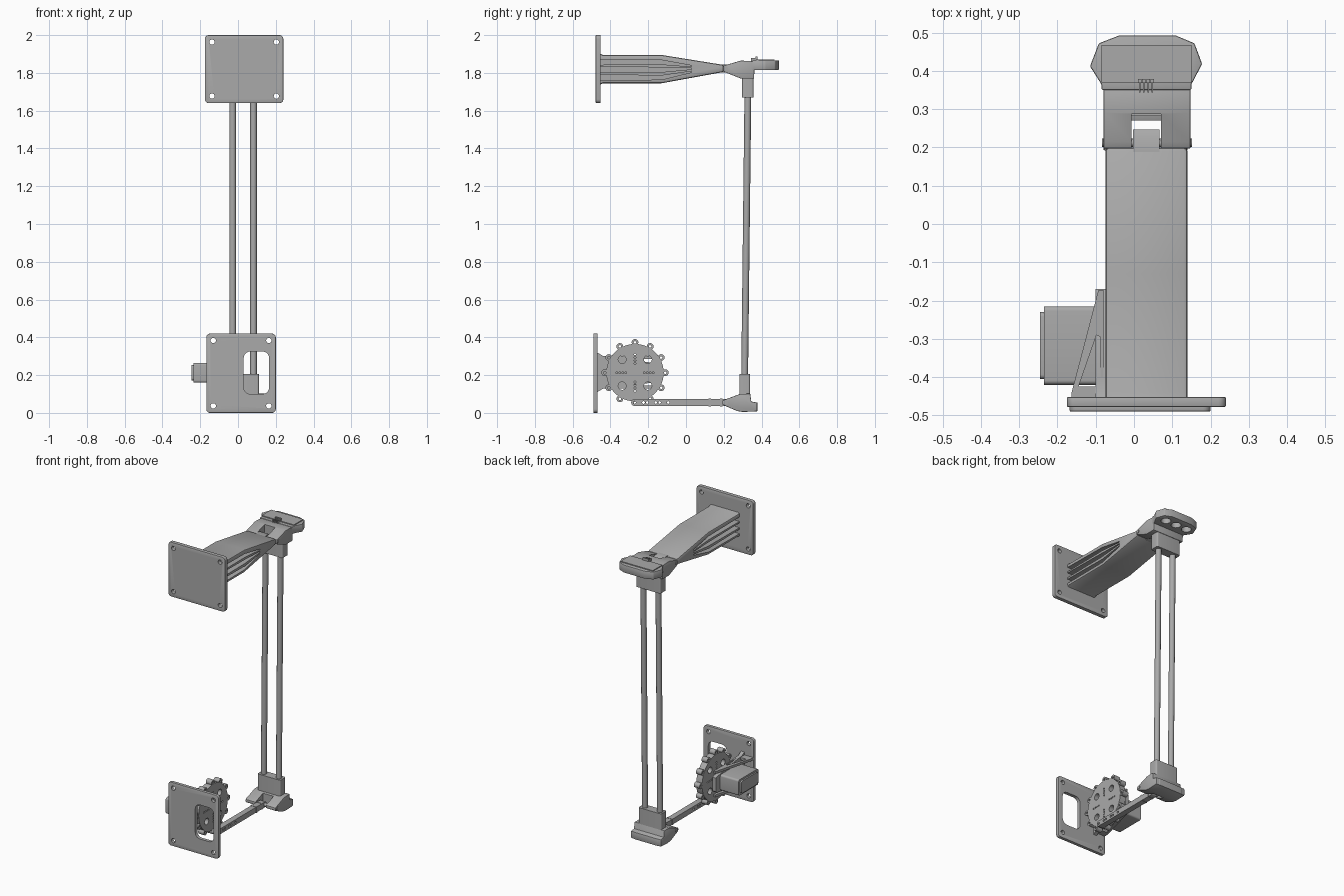
import bpy, bmesh, math
from mathutils import Vector

if "Cube" in bpy.data.objects:
    bpy.data.objects.remove(bpy.data.objects["Cube"], do_unlink=True)

grey = bpy.data.materials.new("plain_grey")
grey.use_nodes = True
colour = (0.4, 0.4, 0.4, 1)
grey.diffuse_color = colour
grey.node_tree.nodes["Principled BSDF"].inputs["Base Color"].default_value = colour

AXES = {"x": lambda a, b, h: (h, a, b),
        "y": lambda a, b, h: (a, h, b),
        "z": lambda a, b, h: (a, b, h)}


def prism(name, axis, profile, lo, hi, bevel=0):
    """Extrude a 2D profile along an axis."""
    place = AXES[axis]
    bm = bmesh.new()
    rings = [[bm.verts.new(place(a, b, h)) for a, b in profile] for h in (lo, hi)]
    n = len(profile)
    for ring in rings:
        bm.faces.new(ring)
    for i in range(n):
        j = (i + 1) % n
        bm.faces.new((rings[0][i], rings[0][j], rings[1][j], rings[1][i]))
    bmesh.ops.recalc_face_normals(bm, faces=bm.faces)
    mesh = bpy.data.meshes.new(name)
    bm.to_mesh(mesh)
    bm.free()
    mesh.materials.append(grey)
    obj = bpy.data.objects.new(name, mesh)
    bpy.context.collection.objects.link(obj)
    if bevel:
        mod = obj.modifiers.new("bevel", "BEVEL")
        mod.width, mod.segments = bevel, 2
        apply(obj, mod)
    return obj


def apply(obj, mod):
    bpy.ops.object.select_all(action="DESELECT")
    bpy.context.view_layer.objects.active = obj
    obj.select_set(True)
    bpy.ops.object.modifier_apply(modifier=mod.name)


def boolean(obj, others, operation="DIFFERENCE"):
    for other in others:
        mod = obj.modifiers.new("bool", "BOOLEAN")
        mod.operation, mod.solver, mod.object = operation, "EXACT", other
        apply(obj, mod)
        bpy.data.objects.remove(other, do_unlink=True)


def circle(a, b, r, n=20):
    return [(a + r * math.cos(math.tau * i / n), b + r * math.sin(math.tau * i / n))
            for i in range(n)]


def rect(a0, a1, b0, b1, r=0, n=5):
    """Rectangle, with rounded corners if r is given."""
    if not r:
        return [(a0, b0), (a1, b0), (a1, b1), (a0, b1)]
    pts = []
    corners = [(a1 - r, b1 - r), (a0 + r, b1 - r), (a0 + r, b0 + r), (a1 - r, b0 + r)]
    for k, (a, b) in enumerate(corners):
        for i in range(n + 1):
            t = (k + i / n) * math.pi / 2
            pts.append((a + r * math.cos(t), b + r * math.sin(t)))
    return pts


def mounting_plate(name, x0, x1, z0, z1, y0, y1):
    """Rounded plate with a screw hole in each corner."""
    plate = prism(name, "y", rect(x0, x1, z0, z1, 0.02), y0, y1, 0.003)
    m = 0.037
    boolean(plate, [prism("hole", "y", circle(x, z, 0.014), y0 - 1, y1 + 1)
                    for x in (x0 + m, x1 - m) for z in (z0 + m, z1 - m)])
    return plate


# Wall plates
mounting_plate("upper_plate", -0.175, 0.24, 1.64, 2.0, -0.478, -0.452)
lower_plate = mounting_plate("lower_plate", -0.168, 0.2, 0, 0.42, -0.49, -0.468)
boolean(lower_plate, [prism("window", "y", rect(0.03, 0.165, 0.1, 0.325, 0.035), -1, 0)])

# Upper arm: tapered beam with wedge grooves on both sides
arm = prism("upper_arm", "x", [(-0.46, 1.735), (-0.44, 1.745), (-0.13, 1.745), (0.2, 1.805),
                               (0.2, 1.842), (-0.13, 1.895), (-0.44, 1.895), (-0.46, 1.905)],
            -0.075, 0.14, 0.01)
grooves = []
for x0, x1 in ((-0.2, -0.03), (0.095, 0.3)):
    for z0, z1, tip in ((1.843, 1.872, 1.836), (1.802, 1.833, 1.822), (1.762, 1.79, 1.806)):
        grooves.append(prism("groove", "x", [(-0.452, z0), (-0.13, z0 + 0.002), (0.03, tip - 0.003),
                                             (0.03, tip + 0.003), (-0.13, z1 - 0.004),
                                             (-0.452, z1)], x0, x1))
boolean(arm, grooves)
prism("arm_tongue", "x", [(0.18, 1.803), (0.225, 1.803), (0.247, 1.815), (0.247, 1.832),
                          (0.225, 1.844), (0.18, 1.844)], -0.002, 0.067)


def fork(name, profile, x0, x1, gap_end, pin_z):
    """Hinge block with a slot for the arm and a cross pin."""
    block = prism(name, "x", profile, x0, x1, 0.004)
    boolean(block, [prism("slot", "z", rect(-0.006, 0.071, 0.1, gap_end), -1, 3)])
    prism(name + "_pin", "x", circle(0.212, pin_z, 0.011), x0 - 0.004, x1 + 0.003)


# Upper hinge and head
fork("upper_fork", [(0.197, 1.808), (0.215, 1.8), (0.29, 1.77), (0.36, 1.77), (0.365, 1.862),
                    (0.29, 1.865), (0.215, 1.843), (0.197, 1.838)], -0.08, 0.148, 0.288, 1.823)
head = prism("upper_head", "z", [(-0.04, 0.492), (0.11, 0.492), (0.158, 0.472), (0.178, 0.418),
                                 (0.15, 0.365), (0.15, 0.35), (-0.085, 0.35), (-0.085, 0.365),
                                 (-0.115, 0.412), (-0.092, 0.472)], 1.815, 1.866, 0.004)
boolean(head, [prism("pocket", "z", circle(x, 0.428, 0.03), 1.7, 1.85)
               for x in (-0.05, 0.03, 0.11)])
prism("head_cover", "z", rect(-0.085, 0.15, 0.37, 0.468), 1.86, 1.872)
for i in range(4):
    x = 0.015 + i * 0.011
    prism("terminal_stem", "z", rect(x - 0.002, x + 0.002, 0.343, 0.376), 1.86, 1.88)
    prism("terminal_head", "z", rect(x - 0.0045, x + 0.0045, 0.369, 0.379), 1.86, 1.888)

# Rods and their sockets, leaning slightly backwards
prism("upper_socket", "z", rect(-0.062, 0.117, 0.297, 0.357, 0.01), 1.67, 1.78)
prism("lower_socket", "z", rect(-0.056, 0.111, 0.282, 0.34, 0.01), 0.08, 0.205)
for x in (-0.028, 0.082):
    rod = prism("rod", "z", circle(0, 0, 0.018, 12), -0.76, 0.76)
    rod.location = (x, 0.319, 0.94)
    rod.rotation_euler.x = -0.0115

# Lower hinge
fork("lower_fork", [(0.192, 0.046), (0.21, 0.036), (0.27, 0.01), (0.3, 0.005), (0.376, 0.008),
                    (0.376, 0.055), (0.346, 0.06), (0.34, 0.102), (0.285, 0.1), (0.21, 0.072),
                    (0.192, 0.064)], -0.08, 0.14, 0.27, 0.055)
foot = prism("lower_foot", "z", rect(-0.07, 0.13, 0.33, 0.378, 0.02), 0.008, 0.055, 0.003)

# Lever
lever = prism("lever", "x", rect(-0.29, 0.23, 0.037, 0.073, 0.017), 0.01, 0.048)
boolean(lever, [prism("lever_hole", "x", circle(y, 0.055, 0.007, 12), -1, 1)
                for y in (-0.272, -0.225, -0.205, -0.16, -0.14, -0.095)])
for y in (0.12, 0.18):
    prism("lever_band", "x", rect(y, y + 0.012, 0.035, 0.075), 0.008, 0.05)

# Wheel with twelve knobs
cy, cz = -0.27, 0.213
wheel = prism("wheel", "x", circle(cy, cz, 0.152, 48), -0.035, 0.008)
knobs, holes = [], []
for i in range(12):
    t = math.tau * i / 12
    y, z = cy + 0.16 * math.cos(t), cz + 0.16 * math.sin(t)
    knobs.append(prism("knob", "x", circle(y, z, 0.018, 16), -0.034, 0.007))
    holes.append(prism("knob_hole", "x", circle(y, z, 0.007, 10), -1, 1))
for sy in (-1, 1):
    for sz in (-1, 1):
        holes.append(prism("big_hole", "x", circle(cy + sy * 0.068, cz + sz * 0.07, 0.021), -1, 1))
for s in (-1, 1):
    for k in (-0.024, -0.008, 0.008, 0.024):
        holes.append(prism("dot", "x", circle(cy + s * 0.073 + k, cz, 0.005, 8), -1, 1))
        holes.append(prism("dot", "x", circle(cy, cz + s * 0.073 + k, 0.005, 8), -1, 1))
boolean(wheel, knobs, "UNION")
boolean(wheel, holes)
prism("wheel_hub", "x", circle(cy, cz, 0.035), -0.1, -0.034)

# Motor bracket: wall with triangular gussets
prism("bracket_wall", "x", [(-0.47, 0.11), (-0.44, 0.128), (-0.4, 0.13), (-0.18, 0.16),
                            (-0.17, 0.17), (-0.17, 0.26), (-0.18, 0.265), (-0.4, 0.3),
                            (-0.44, 0.302), (-0.47, 0.32)], -0.1, -0.075)
for z in (0.13, 0.284):
    gusset = prism("gusset", "z", [(-0.165, -0.47), (-0.08, -0.47), (-0.08, -0.172),
                                   (-0.093, -0.172), (-0.163, -0.44)], z, z + 0.016)
    boolean(gusset, [prism("gap", "z", [(-0.145, -0.425), (-0.1, -0.425), (-0.088, -0.41),
                                        (-0.088, -0.295), (-0.098, -0.29)], 0, 1)])

# Motor
prism("motor", "x", rect(-0.42, -0.215, 0.16, 0.265, 0.012), -0.235, -0.09)
prism("motor_cap", "x", rect(-0.405, -0.23, 0.172, 0.253, 0.012), -0.245, -0.23)

# Smooth round surfaces, keep edges sharp
bpy.ops.object.select_all(action="SELECT")
bpy.context.view_layer.objects.active = arm
bpy.ops.object.shade_smooth_by_angle(angle=math.radians(31))
